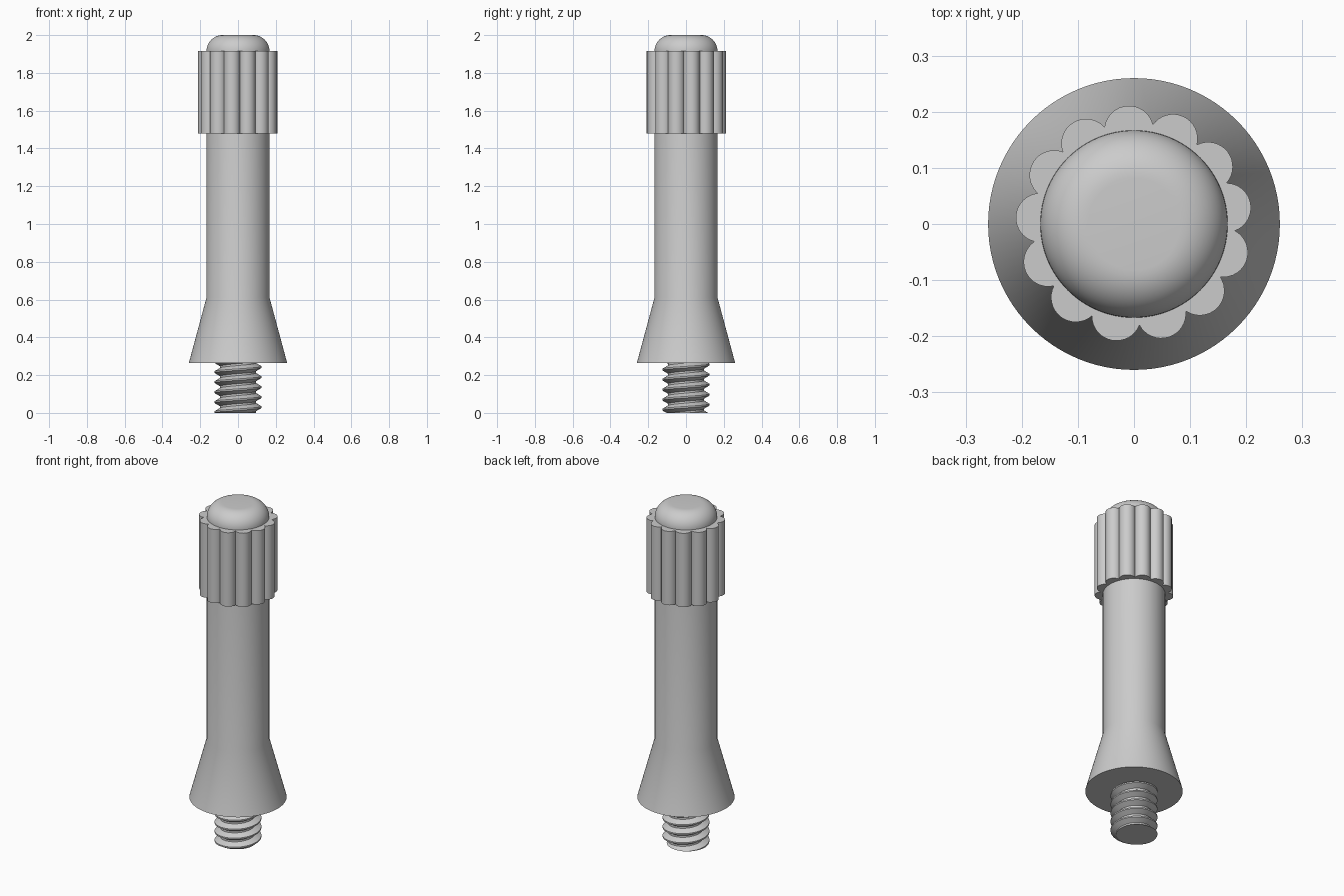
import bpy
import bmesh
from math import sin, cos, pi, tau, sqrt, atan2, radians

cube = bpy.data.objects.get("Cube")
if cube:
    bpy.data.objects.remove(cube, do_unlink=True)

grey = bpy.data.materials.new("plain_grey")
grey.use_nodes = True
COLOUR = (0.6, 0.6, 0.6, 1)
grey.diffuse_color = COLOUR
grey.node_tree.nodes["Principled BSDF"].inputs["Base Color"].default_value = COLOUR


def finish(name, bm, angle):
    """Turn a bmesh into a smooth-shaded object with sharp edges kept."""
    bmesh.ops.recalc_face_normals(bm, faces=bm.faces)
    mesh = bpy.data.meshes.new(name)
    bm.to_mesh(mesh)
    bm.free()
    mesh.materials.append(grey)
    obj = bpy.data.objects.new(name, mesh)
    bpy.context.collection.objects.link(obj)
    bpy.ops.object.select_all(action='DESELECT')
    obj.select_set(True)
    bpy.context.view_layer.objects.active = obj
    bpy.ops.object.shade_smooth_by_angle(angle=radians(angle))
    return obj


# Body: flared foot, straight shaft and rounded tip, as a lathed profile
BASE_Z, SHAFT_R, FILLET = 0.265, 0.167, 0.085
profile = [(0, BASE_Z), (0.26, BASE_Z), (SHAFT_R, 0.61)]
for i in range(13):
    a = i / 12 * pi / 2
    profile.append((SHAFT_R - FILLET + FILLET * cos(a), 2 - FILLET + FILLET * sin(a)))
profile.append((0, 2))

bm = bmesh.new()
verts = [bm.verts.new((r, 0, z)) for r, z in profile]
edges = [bm.edges.new(pair) for pair in zip(verts, verts[1:])]
bmesh.ops.spin(bm, geom=verts + edges, cent=(0, 0, 0), axis=(0, 0, 1),
               angle=tau, steps=96)
bmesh.ops.remove_doubles(bm, verts=bm.verts, dist=1e-5)
finish("body", bm, 30)

# Grip: a ring of round lobes, extruded upwards
LOBES, LOBE_C, LOBE_R, STEPS = 13, 0.167, 0.044, 16
half = pi / LOBES
valley = LOBE_C * cos(half) + sqrt(LOBE_R ** 2 - (LOBE_C * sin(half)) ** 2)
sweep = atan2(valley * sin(half), valley * cos(half) - LOBE_C)

bm = bmesh.new()
outline = []
for n in range(LOBES):
    turn = radians(10) + n * tau / LOBES
    for i in range(STEPS):
        a = turn - sweep + 2 * sweep * i / STEPS
        outline.append(bm.verts.new((LOBE_C * cos(turn) + LOBE_R * cos(a),
                                     LOBE_C * sin(turn) + LOBE_R * sin(a), 1.48)))
face = bm.faces.new(outline)
top = bmesh.ops.extrude_face_region(bm, geom=[face])["geom"]
bmesh.ops.translate(bm, vec=(0, 0, 0.435),
                    verts=[g for g in top if isinstance(g, bmesh.types.BMVert)])
finish("grip", bm, 30)

# Threaded stud: helical surface trimmed flat at both ends
PITCH, SEGS, TURNS = 0.053, 64, 8
section = [(0.125, 0.0), (0.125, 0.15), (0.095, 0.48), (0.095, 0.67)]
bm = bmesh.new()
rows = []
for k in range(TURNS * SEGS + 1):
    a = k / SEGS * tau
    rows.append([bm.verts.new((r * cos(a), r * sin(a), PITCH * (k / SEGS + h - 1.5)))
                 for r, h in section])
for k in range((TURNS - 1) * SEGS):
    lower = rows[k] + [rows[k + SEGS][0]]
    upper = rows[k + 1] + [rows[k + SEGS + 1][0]]
    for i in range(len(section)):
        bm.faces.new((lower[i], upper[i], upper[i + 1], lower[i + 1]))
bmesh.ops.delete(bm, geom=[v for v in bm.verts if not v.link_faces], context='VERTS')

for z, normal in ((0, -1), (BASE_Z + 0.01, 1)):
    cut = bmesh.ops.bisect_plane(bm, geom=bm.verts[:] + bm.edges[:] + bm.faces[:],
                                 plane_co=(0, 0, z), plane_no=(0, 0, normal),
                                 clear_outer=True)["geom_cut"]
    hub = bm.verts.new((0, 0, z))
    for e in [g for g in cut if isinstance(g, bmesh.types.BMEdge)]:
        bm.faces.new((e.verts[0], e.verts[1], hub))
finish("threaded_stud", bm, 30)
